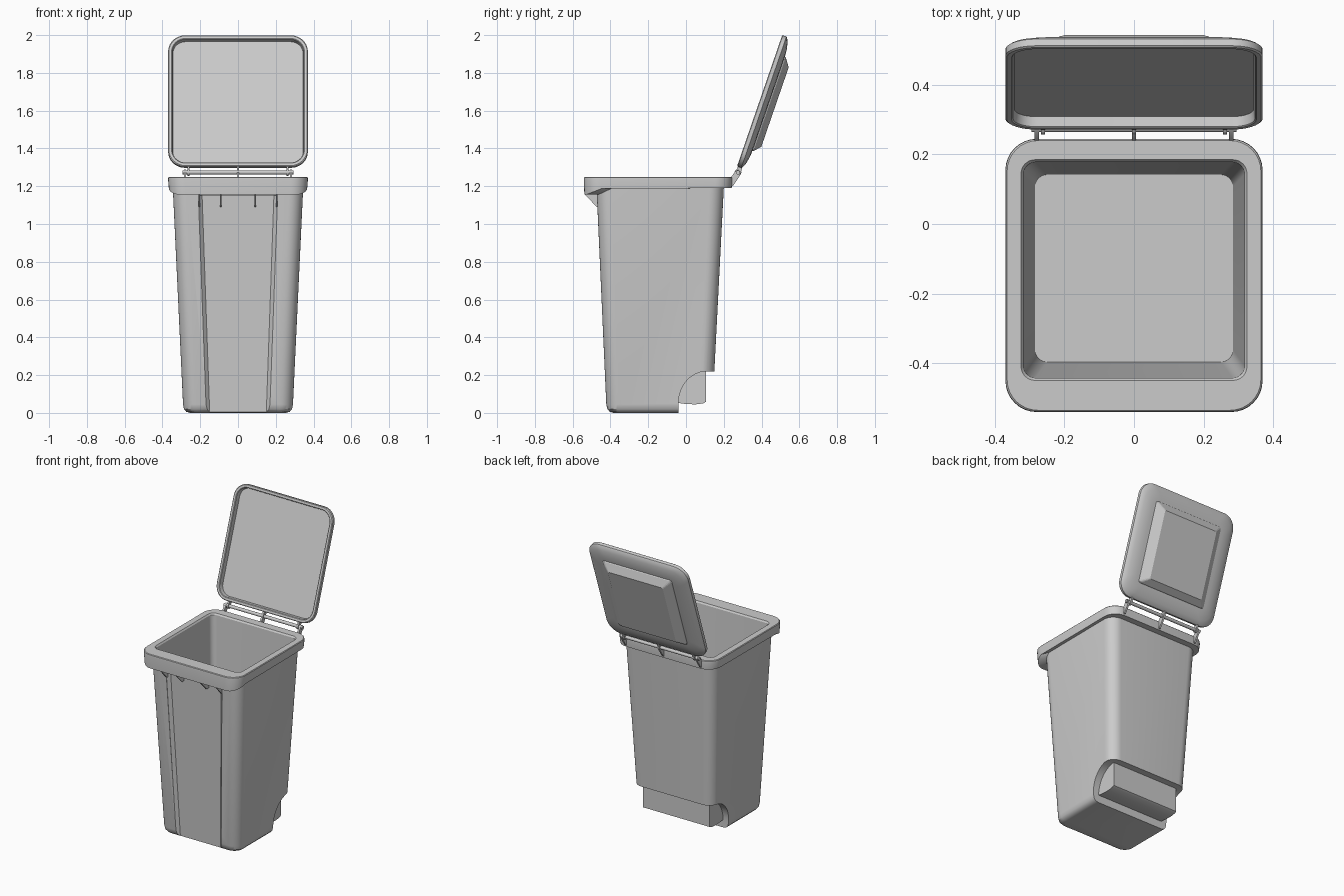
import bpy, bmesh
from math import sin, cos, pi, radians
from mathutils import Vector, Matrix

if "Cube" in bpy.data.objects:
    bpy.data.objects.remove(bpy.data.objects["Cube"])


def make(name, rings, mat=Matrix(), smooth=True):
    """Closed solid lofted through rings of equal point count."""
    bm = bmesh.new()
    vr = [[bm.verts.new(mat @ Vector(p)) for p in r] for r in rings]
    n = len(vr[0])
    for a, b in zip(vr, vr[1:]):
        for i in range(n):
            j = (i + 1) % n
            bm.faces.new((a[i], a[j], b[j], b[i]))
    bm.faces.new(vr[0])
    bm.faces.new(vr[-1])
    bmesh.ops.recalc_face_normals(bm, faces=bm.faces)
    me = bpy.data.meshes.new(name)
    bm.to_mesh(me)
    bm.free()
    ob = bpy.data.objects.new(name, me)
    bpy.context.collection.objects.link(ob)
    if smooth:
        shade(ob)
    return ob


def shade(ob, angle=32):
    bpy.ops.object.select_all(action='DESELECT')
    bpy.context.view_layer.objects.active = ob
    ob.select_set(True)
    bpy.ops.object.shade_smooth_by_angle(angle=radians(angle))


def rrect(hx, y0, y1, z, r, seg=8):
    """Rounded rectangle ring at height z."""
    pts = []
    for cx, cy, a0 in ((hx - r, y1 - r, 0), (r - hx, y1 - r, 90),
                       (r - hx, y0 + r, 180), (hx - r, y0 + r, 270)):
        for k in range(seg + 1):
            a = radians(a0 + 90 * k / seg)
            pts.append((cx + r * cos(a), cy + r * sin(a), z))
    return pts


def prism(name, prof, x0, x1, smooth=True):
    """Extrude a (y, z) profile along x."""
    return make(name, [[(x, y, z) for y, z in prof] for x in (x0, x1)], smooth=smooth)


def circle(cy, cz, r, n=20):
    return [(cy + r * cos(2 * pi * k / n), cz + r * sin(2 * pi * k / n)) for k in range(n)]


def cut(ob, cutter):
    m = ob.modifiers.new("cut", 'BOOLEAN')
    m.operation, m.solver, m.object = 'DIFFERENCE', 'EXACT', cutter
    bpy.context.view_layer.objects.active = ob
    bpy.ops.object.modifier_apply(modifier=m.name)
    bpy.data.objects.remove(cutter)


# Bin body: tapered shell with overhanging rim, one continuous loft
specs = [(.255, -.385, .105, 0, .05), (.274, -.404, .124, .006, .06),
         (.286, -.416, .136, .02, .065), (.291, -.422, .141, .045, .07),
         (.345, -.472, .20, 1.19, .075),
         (.366, -.538, .242, 1.19, .09), (.370, -.541, .245, 1.235, .09),
         (.369, -.540, .244, 1.246, .09), (.365, -.536, .240, 1.25, .088),
         (.325, -.450, .185, 1.25, .04), (.318, -.443, .178, 1.24, .035),
         (.285, -.397, .142, .24, .035)]
rings = [rrect(*s) for s in specs]
# rim underside drops towards the front
drop = [.035 * min(1, max(0, (-.44 - p[1]) / .09)) for p in rings[5]]
for k in (4, 5):
    rings[k] = [(x, y, z - d) for (x, y, z), d in zip(rings[k], drop)]
body = make("bin_body", rings, smooth=False)

# Recessed front panel with sloped side walls
panel = []
for z, y, wo, wi in ((-.05, -.418, .166, .148), (1.15, -.470, .21, .19)):
    half = [(wo, y - .05), (wo, y), (wi, y + .018)]
    panel.append([(-x, v, z) for x, v in half] + [(x, v, z) for x, v in reversed(half)])
cut(body, make("panel_cutter", panel, smooth=False))

# Arched wheel recess across the lower back
arch = [(-.04, -.1)]
arch += [(.11 - .15 * cos(a), .05 + .17 * sin(a)) for a in (k * pi / 24 for k in range(13))]
arch += [(.4, .22), (.4, -.1)]
cut(body, prism("recess_cutter", arch, -.5, .5, False))
shade(body)

# Block housing inside the recess
prism("wheel_housing", [(-.06, .055), (.0, .047), (.05, .045), (.09, .05), (.105, .058),
                        (.105, .23), (-.06, .23)], -.25, .25)

# Gussets under the front rim
for i, x in enumerate((-.205, -.092, .092, .205)):
    prism(f"rim_gusset_{i}", [(-.535, 1.17), (-.535, 1.155), (-.472, 1.09), (-.44, 1.09),
                              (-.44, 1.17)], x - .004, x + .004)

# Lid: local x across, y along the lid, z outward; tilted open
t = radians(19)
tilt = Matrix(((1, 0, 0, 0), (0, sin(t), cos(t), .27), (0, cos(t), -sin(t), 1.305), (0, 0, 0, 1)))
L = .735


def inset(d, n, r):
    return rrect(.37 - d, d, L - d, n, r)


make("lid", [inset(.026, .032, .065), inset(.022, .003, .07), inset(.018, 0, .075),
             inset(.004, 0, .09), inset(0, .004, .09), inset(0, .024, .09),
             inset(.006, .030, .09), inset(.03, .040, .085), inset(.06, .047, .075),
             inset(.09, .050, .06)], tilt)

# Raised panel on the lid's outer face
make("lid_raised_panel", [rrect(.26, .10, .635, .045, .012, 2), rrect(.255, .105, .63, .056, .012, 2),
                          rrect(.205, .140, .585, .088, .008, 2)], tilt, False)

# Hinge: rod, body brackets and lid knuckles
hy, hz = .275, 1.273
prism("hinge_rod", circle(hy, hz, .011), -.295, .295)
for i, x in enumerate((-.28, 0, .28)):
    prism(f"hinge_bracket_{i}", [(.235, 1.20), (.248, 1.20), (.285, 1.256), (.29, 1.275),
                                 (.278, 1.288), (.262, 1.28), (.235, 1.243)], x - .006, x + .006)
    k = x - .018 * ((x > 0) - (x < 0))
    prism(f"lid_knuckle_{i}", circle(hy, hz, .018), k - .006, k + .006)
    prism(f"lid_arm_{i}", [(.265, 1.27), (.289, 1.265), (.302, 1.315), (.28, 1.325)],
          k - .006, k + .006)
